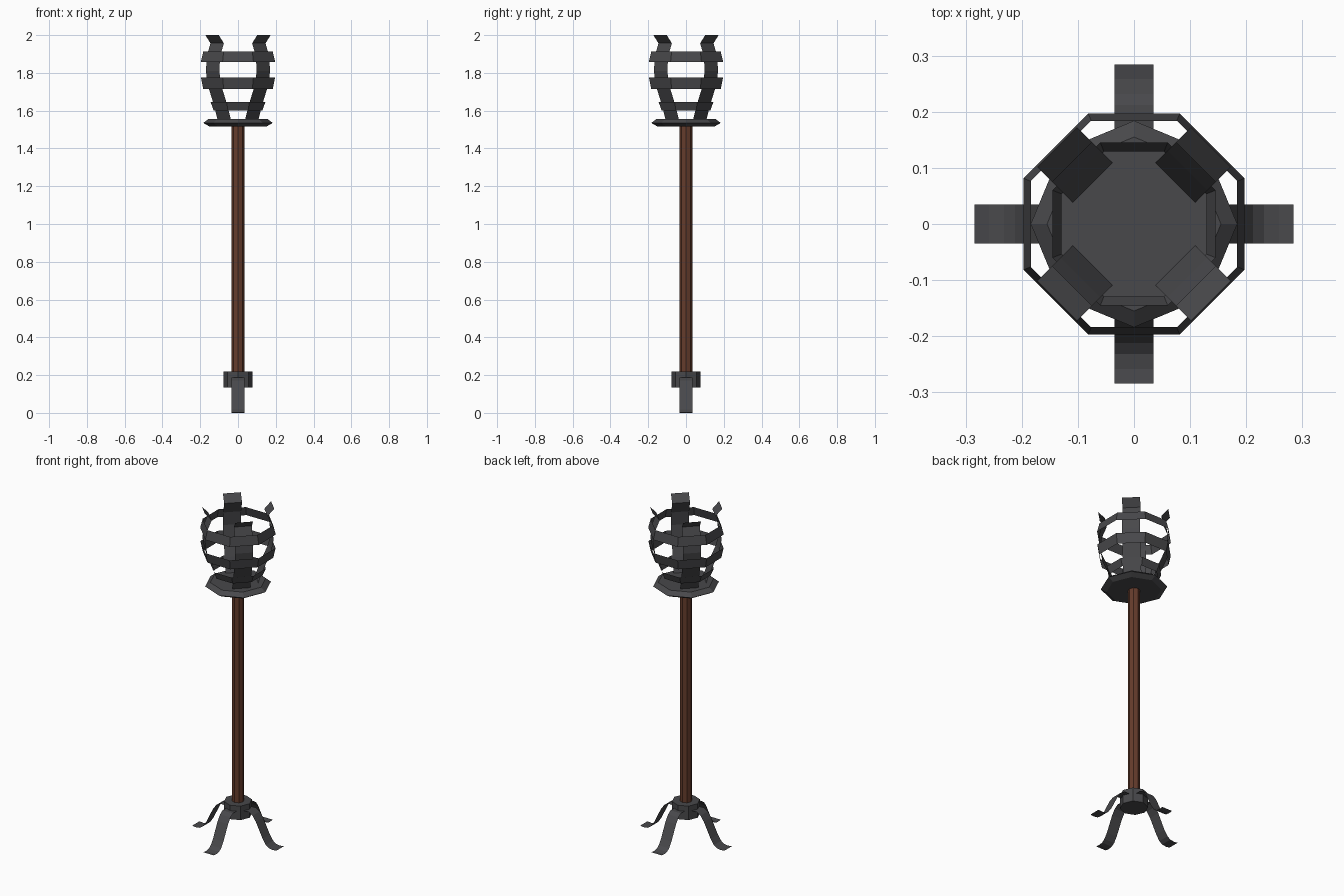
import bpy
from math import pi, cos, sin

if "Cube" in bpy.data.objects:
    bpy.data.objects.remove(bpy.data.objects["Cube"])


def material(name, color):
    m = bpy.data.materials.new(name)
    m.diffuse_color = color
    m.use_nodes = True
    m.node_tree.nodes["Principled BSDF"].inputs["Base Color"].default_value = m.diffuse_color
    return m


iron = material("dark_iron", (0.065, 0.065, 0.07, 1))
wood = material("brown_wood", (0.13, 0.045, 0.025, 1))


def make(name, verts, faces, mat):
    me = bpy.data.meshes.new(name)
    me.from_pydata(verts, [], faces)
    me.materials.append(mat)
    ob = bpy.data.objects.new(name, me)
    bpy.context.collection.objects.link(ob)
    return ob


def lathe(name, profile, mat, offset=0.0, caps=True):
    """Eight-sided revolve of (radius, z) points."""
    n = 8
    verts = [(r * cos(offset + 2 * pi * i / n), r * sin(offset + 2 * pi * i / n), z)
             for r, z in profile for i in range(n)]
    faces = [(k * n + i, k * n + (i + 1) % n, (k + 1) * n + (i + 1) % n, (k + 1) * n + i)
             for k in range(len(profile) - 1) for i in range(n)]
    if caps:
        faces.append(tuple(reversed(range(n))))
        faces.append(tuple(range(len(verts) - n, len(verts))))
    return make(name, verts, faces, mat)


def strap(name, profile, half_width, angle):
    """Thin metal strip following (radius, z) points, turned about z."""
    verts = [(r, s * half_width, z) for r, z in profile for s in (-1, 1)]
    faces = [(2 * k, 2 * k + 1, 2 * k + 3, 2 * k + 2) for k in range(len(profile) - 1)]
    ob = make(name, verts, faces, iron)
    ob.rotation_euler.z = angle
    return ob


# Pole, foot collar and fire plate
lathe("pole", [(0.034, 0.14), (0.034, 1.53)], wood)
lathe("foot_collar", [(0.078, 0.135), (0.078, 0.22)], iron)
lathe("fire_plate", [(0.152, 1.517), (0.184, 1.535), (0.155, 1.557)], iron)

# Basket hoops: (bottom apothem, bottom z, top apothem, top z)
hoops = [(0.129, 1.602, 0.145, 1.645),
         (0.184, 1.715, 0.196, 1.775),
         (0.197, 1.857, 0.184, 1.912)]
for i, (a0, z0, a1, z1) in enumerate(hoops):
    k = 1 / cos(pi / 8)
    lathe(f"basket_hoop_{i + 1}", [(a0 * k, z0), (a1 * k, z1)], iron, pi / 8, caps=False)

# Basket staves on the diagonals, legs on the axes
stave = [(0.102, 1.55), (0.135, 1.64), (0.178, 1.74), (0.19, 1.81),
         (0.183, 1.89), (0.156, 1.957), (0.194, 2.0)]
leg = [(0.06, 0.187), (0.098, 0.187), (0.122, 0.172), (0.145, 0.14), (0.19, 0.05),
       (0.212, 0.018), (0.232, 0.004), (0.258, 0.0), (0.284, 0.003)]
for i in range(4):
    strap(f"basket_stave_{i + 1}", stave, 0.05, pi / 4 + i * pi / 2)
    strap(f"leg_{i + 1}", leg, 0.035, i * pi / 2)
